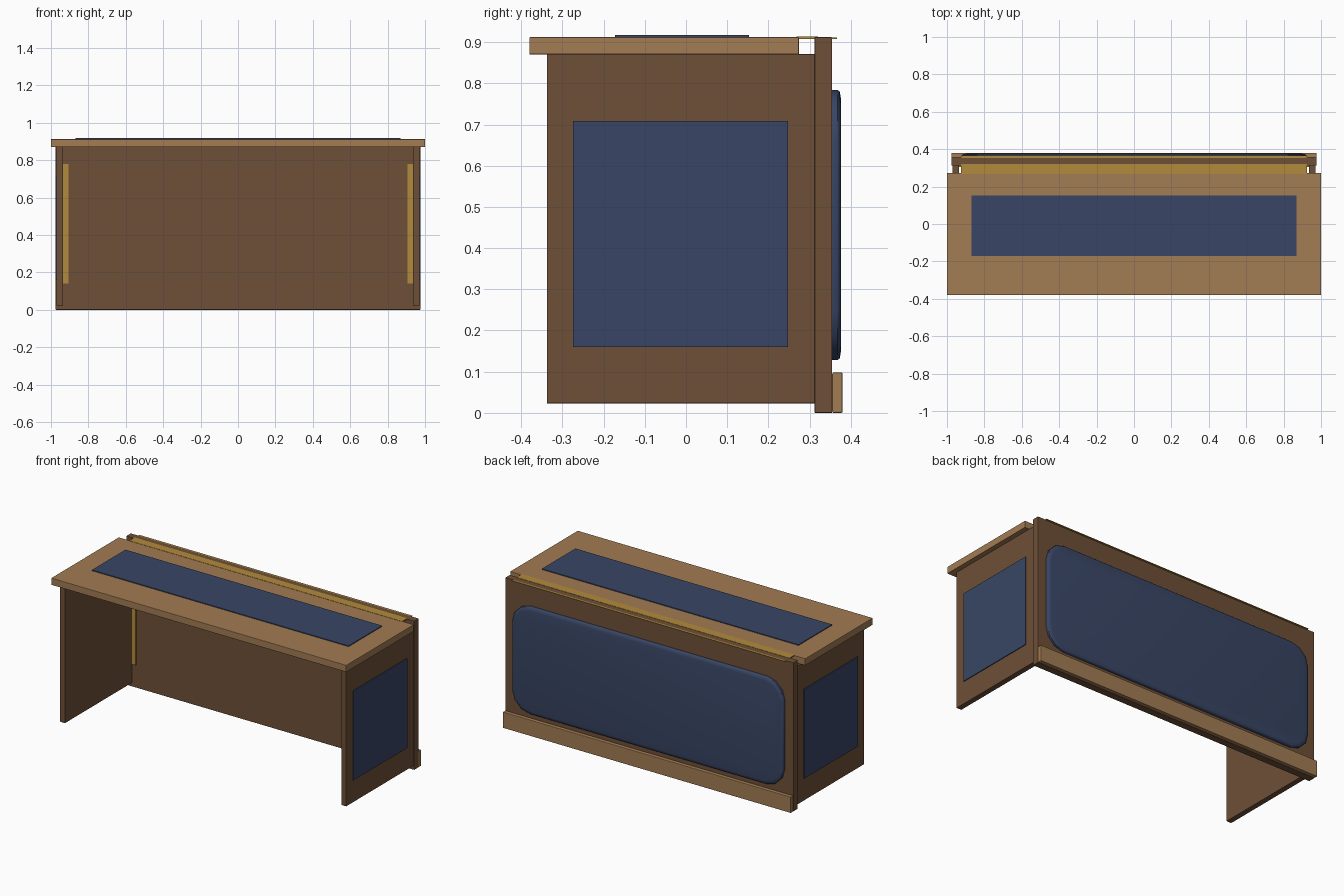
import bpy, bmesh, math
from mathutils import Vector

if "Cube" in bpy.data.objects:
    bpy.data.objects.remove(bpy.data.objects["Cube"])


def material(name, rgb):
    m = bpy.data.materials.new(name)
    m.diffuse_color = (*rgb, 1.0)
    m.use_nodes = True
    m.node_tree.nodes["Principled BSDF"].inputs["Base Color"].default_value = m.diffuse_color
    return m


light_wood = material("light_wood", (0.36, 0.20, 0.088))
dark_wood = material("dark_wood", (0.155, 0.080, 0.040))
blue = material("dark_blue", (0.040, 0.060, 0.128))
gold = material("gold", (0.45, 0.26, 0.045))


def finish(name, bm, mat):
    bmesh.ops.recalc_face_normals(bm, faces=bm.faces)
    me = bpy.data.meshes.new(name)
    bm.to_mesh(me)
    bm.free()
    me.materials.append(mat)
    ob = bpy.data.objects.new(name, me)
    bpy.context.collection.objects.link(ob)
    return ob


def box(name, x, y, z, mat, bevel=0.0):
    """Box from (min, max) ranges, with optional softened edges."""
    bm = bmesh.new()
    bmesh.ops.create_cube(bm, size=1)
    for v in bm.verts:
        v.co = Vector([(r[0] + r[1]) / 2 + c * (r[1] - r[0])
                       for c, r in zip(v.co, (x, y, z))])
    if bevel:
        bmesh.ops.bevel(bm, geom=bm.edges[:], offset=bevel, segments=2,
                        profile=0.5, affect='EDGES')
    return finish(name, bm, mat)


# Desk top and its blue inlay
box("desk_top", (-1, 1), (-0.38, 0.274), (0.87, 0.912), light_wood, 0.002)
box("desk_top_inlay", (-0.87, 0.87), (-0.172, 0.153), (0.91, 0.917), blue)

# Side panels with blue inlays and gold corner strips
for s, side in ((-1, "left"), (1, "right")):
    def span(a, b):
        return tuple(sorted((s * a, s * b)))
    box(side + "_side_panel", span(0.936, 0.97), (-0.338, 0.313),
        (0.023, 0.871), dark_wood, 0.002)
    box(side + "_side_inlay", span(0.968, 0.975), (-0.274, 0.247),
        (0.16, 0.708), blue)
    box(side + "_gold_strip", span(0.907, 0.938), (0.305, 0.314),
        (0.14, 0.78), gold)

# Back panel, base rail and gold trim along the top
box("back_panel", (-0.976, 0.976), (0.312, 0.355), (0, 0.912), dark_wood, 0.002)
box("back_base_rail", (-0.976, 0.976), (0.355, 0.38), (0, 0.098), light_wood, 0.003)
box("back_gold_trim", (-0.925, 0.925), (0.268, 0.366), (0.908, 0.9115), gold)
box("back_gold_trim_front", (-0.925, 0.925), (0.268, 0.32), (0.9085, 0.9135), gold)

# Cushioned blue back pad: rounded rectangle rings stepping outwards
bm = bmesh.new()
rings = []
for y, inset in ((0.352, 0.0), (0.368, 0.0), (0.373, 0.004), (0.376, 0.02)):
    hx, hz, r = 0.92 - inset, 0.328 - inset, 0.12 - inset * 0.5
    ring = []
    for q in range(4):
        cx = (hx - r) * (1 if q in (0, 3) else -1)
        cz = (hz - r) * (1 if q in (0, 1) else -1)
        for k in range(4):
            a = math.radians(90 * q + 30 * k)
            ring.append(bm.verts.new((cx + r * math.cos(a), y,
                                      0.456 + cz + r * math.sin(a))))
    rings.append(ring)
for a, b in zip(rings, rings[1:]):
    for i in range(len(a)):
        j = (i + 1) % len(a)
        bm.faces.new((a[i], a[j], b[j], b[i]))
bm.faces.new(rings[0])
bm.faces.new(rings[-1])
pad = finish("back_pad", bm, blue)
bpy.context.view_layer.objects.active = pad
pad.select_set(True)
bpy.ops.object.shade_smooth_by_angle(angle=math.radians(40))
